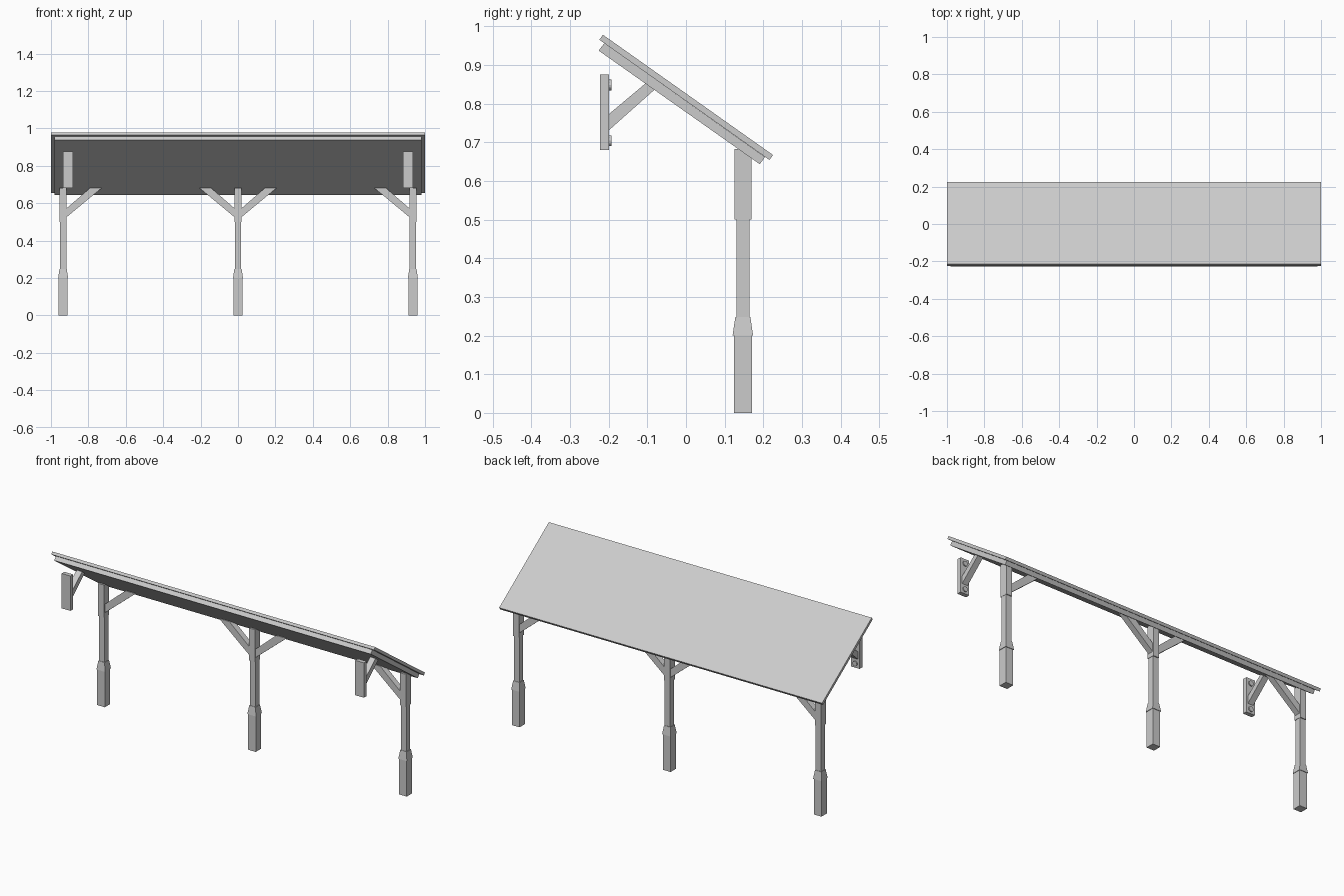
import bpy
import bmesh
from math import radians
from mathutils import Matrix, Vector

cube = bpy.data.objects.get("Cube")
if cube:
    bpy.data.objects.remove(cube, do_unlink=True)

grey = bpy.data.materials.new("weathered_grey")
grey.use_nodes = True
colour = (0.6, 0.6, 0.6, 1)
grey.diffuse_color = colour
grey.node_tree.nodes["Principled BSDF"].inputs["Base Color"].default_value = colour


def finish(name, bm):
    bmesh.ops.recalc_face_normals(bm, faces=bm.faces)
    mesh = bpy.data.meshes.new(name)
    bm.to_mesh(mesh)
    bm.free()
    mesh.materials.append(grey)
    obj = bpy.data.objects.new(name, mesh)
    bpy.context.collection.objects.link(obj)
    return obj


def prism(name, points, axis, centre, width):
    """Extrude a profile along x (points are y, z) or along y (points are x, z)."""
    bm = bmesh.new()
    at = centre - width / 2
    if axis == "x":
        verts = [bm.verts.new((at, a, b)) for a, b in points]
        shift = Vector((width, 0, 0))
    else:
        verts = [bm.verts.new((a, at, b)) for a, b in points]
        shift = Vector((0, width, 0))
    face = bm.faces.new(verts)
    new = bmesh.ops.extrude_face_region(bm, geom=[face])["geom"]
    bmesh.ops.translate(bm, vec=shift, verts=[v for v in new if isinstance(v, bmesh.types.BMVert)])
    return finish(name, bm)


def block(name, x, y, bottom, top, size, top_size=None):
    """Upright block, tapered when a top size is given."""
    bm = bmesh.new()
    bmesh.ops.create_cube(bm, size=1)
    for v in bm.verts:
        upper = v.co.z > 0
        sx, sy = (top_size or size) if upper else size
        v.co = (x + v.co.x * sx, y + v.co.y * sy, top if upper else bottom)
    return finish(name, bm)


# Sloping roof: covering board over a slightly smaller deck
prism("roof_cover", [(-0.215, 0.978), (0.225, 0.667), (0.216, 0.654), (-0.224, 0.965)], "x", 0, 2.0)
prism("roof_deck", [(-0.211, 0.956), (0.204, 0.662), (0.191, 0.643), (-0.226, 0.937)], "x", 0, 1.96)

# Rear posts with flared collars, head sleeves and side braces
POST_Y = 0.147
for label, x, sides in (("right", -0.935, (1,)), ("middle", 0, (-1, 1)), ("left", 0.935, (-1,))):
    block(label + "_post_base", x, POST_Y, 0, 0.2, (0.047, 0.047))
    block(label + "_post_collar", x, POST_Y, 0.2, 0.248, (0.053, 0.053), (0.039, 0.039))
    block(label + "_post_shaft", x, POST_Y, 0.248, 0.6, (0.034, 0.034))
    block(label + "_post_head", x, POST_Y, 0.5, 0.682, (0.037, 0.044))
    for side in sides:
        profile = [(0.01, 0.518), (0.208, 0.682), (0.145, 0.682), (0.01, 0.565)]
        prism(label + "_post_brace", [(x + side * a, b) for a, b in profile], "y", POST_Y, 0.033)

# Front wall plates with diagonal struts and bolts behind
for label, side in (("right", -1), ("left", 1)):
    x = side * 0.909
    block(label + "_wall_plate", x, -0.211, 0.68, 0.875, (0.054, 0.024))
    strut = [(-0.205, 0.726), (-0.07, 0.846), (-0.094, 0.861), (-0.205, 0.768)]
    prism(label + "_strut", strut, "x", x, 0.034)
    for z in (0.704, 0.848):
        bm = bmesh.new()
        place = Matrix.Translation((x, -0.198, z)) @ Matrix.Rotation(radians(90), 4, "X")
        bmesh.ops.create_cone(bm, cap_ends=True, segments=12, radius1=0.014, radius2=0.014,
                              depth=0.01, matrix=place)
        finish(label + "_bolt", bm)
